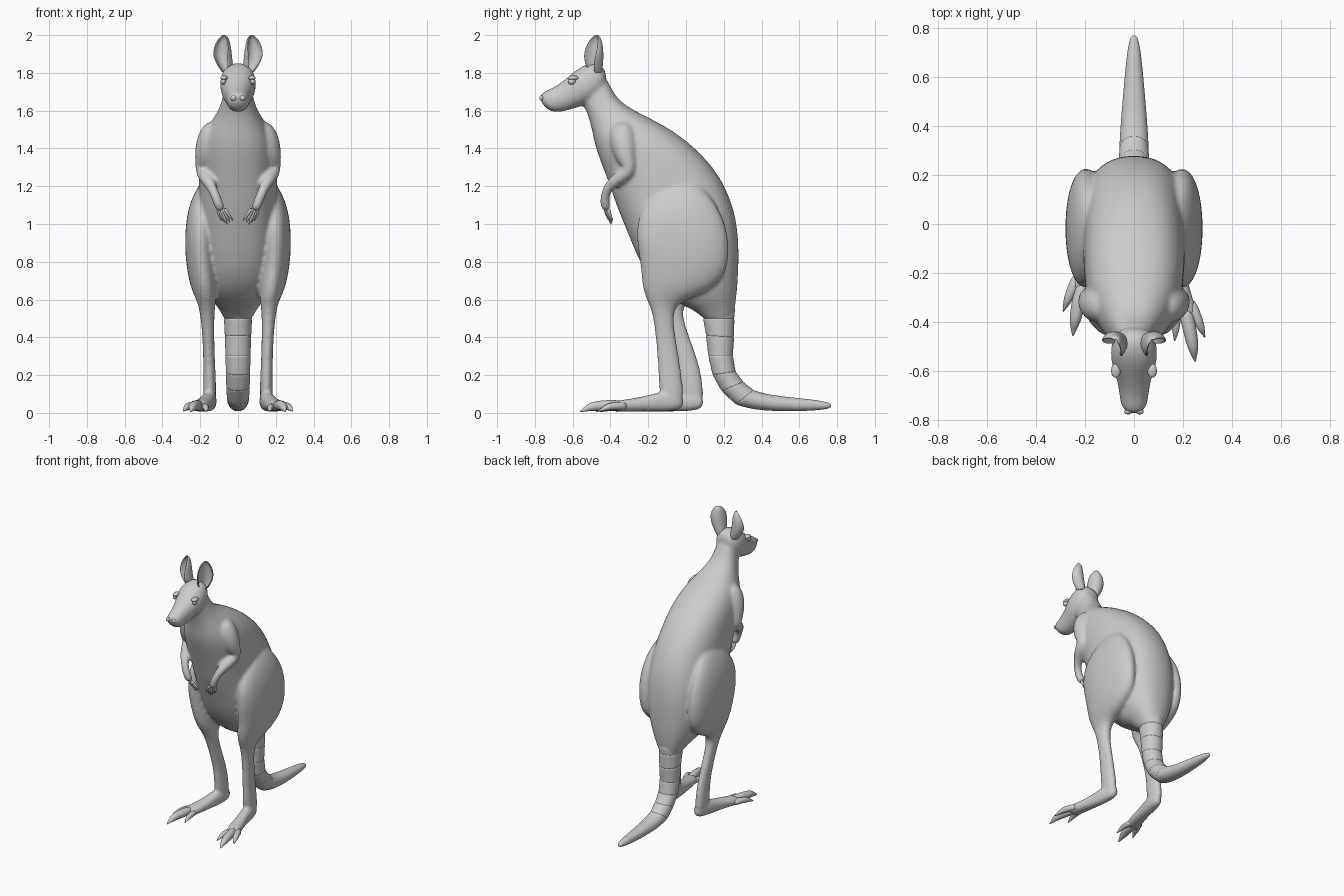
import bpy, bmesh, math
from mathutils import Vector as V

SEG = 20

def slices(rows, n=2.2, side=1, shift=lambda z: 0):
    # row: edge A (y,z), edge B (y,z), centre x, half width -> ring (centre, u, v, exponent)
    out = []
    for ay, az, by, bz, x, w in rows:
        a, b = V((side * x, ay + shift(az), az)), V((side * x, by + shift(bz), bz))
        out.append(((a + b) / 2, (a - b) / 2, V((w, 0, 0)), n))
    return out

def tube(pts, side=1, flat=1.0, dy=0):
    # point: x, y, z, radius
    p = [V((side * q[0], q[1] + dy, q[2])) for q in pts]
    out = []
    for i, q in enumerate(pts):
        t = (p[min(i + 1, len(p) - 1)] - p[max(i - 1, 0)]).normalized()
        u = t.cross(V((1, 0, 0))).normalized()
        out.append((p[i], u * q[3], t.cross(u) * q[3] * flat, 2))
    return out

def build(name, lofts, seg=SEG, sub=2):
    bm = bmesh.new()
    for rings in lofts:
        prev = first = None
        for c, u, v, n in rings:
            cur = []
            for k in range(seg):
                a = 2 * math.pi * k / seg
                ca, sa = math.cos(a), math.sin(a)
                cur.append(bm.verts.new(c + u * math.copysign(abs(ca) ** (2 / n), ca)
                                        + v * math.copysign(abs(sa) ** (2 / n), sa)))
            if prev:
                for k in range(seg):
                    j = (k + 1) % seg
                    bm.faces.new((prev[k], prev[j], cur[j], cur[k]))
            else:
                first = cur
            prev = cur
        bm.faces.new(first)
        bm.faces.new(prev)
    bmesh.ops.recalc_face_normals(bm, faces=bm.faces)
    return finish(name, bm, sub)

def finish(name, bm, sub):
    for f in bm.faces:
        f.smooth = True
    me = bpy.data.meshes.new(name)
    bm.to_mesh(me)
    bm.free()
    ob = bpy.data.objects.new(name, me)
    bpy.context.collection.objects.link(ob)
    if sub:
        ob.modifiers.new("sub", 'SUBSURF').levels = sub
        ob.modifiers["sub"].render_levels = sub
    return ob

# torso: back edge, front edge, from neck to tail root
torso = slices([
    (-.45, 1.83, -.57, 1.67, 0, .065), (-.40, 1.73, -.525, 1.60, 0, .08),
    (-.355, 1.645, -.50, 1.51, 0, .105), (-.22, 1.575, -.485, 1.42, 0, .165),
    (-.06, 1.495, -.45, 1.32, 0, .198), (.09, 1.37, -.405, 1.20, 0, .208),
    (.20, 1.23, -.365, 1.08, 0, .212), (.265, 1.06, -.31, .95, 0, .225),
    (.283, .90, -.25, .80, 0, .22), (.28, .75, -.17, .67, 0, .195),
    (.27, .62, -.06, .585, 0, .145), (.255, .53, .05, .545, 0, .09),
    (.24, .46, .12, .47, 0, .06)], 2.35)

# head: top edge, bottom edge, from nose to nape
head = slices([
    (-.775, 1.68, -.768, 1.645, 0, .028), (-.755, 1.70, -.735, 1.603, 0, .052),
    (-.71, 1.718, -.69, 1.588, 0, .06), (-.65, 1.757, -.635, 1.598, 0, .066),
    (-.59, 1.81, -.57, 1.618, 0, .09), (-.53, 1.85, -.52, 1.635, 0, .098),
    (-.46, 1.86, -.47, 1.66, 0, .088), (-.415, 1.80, -.43, 1.70, 0, .055)])

lofts = [torso, head]
DY = {1: 0, -1: .105}          # the left leg stands further back
for s in (1, -1):
    # leg: front edge, back edge from hip to ankle
    lean = lambda z, d=DY[s]: d * min(1, max(0, (.75 - z) / .5))
    lofts.append(slices([
        (-.12, 1.22, .04, 1.24, .165, .03), (-.22, 1.11, .15, 1.13, .188, .068),
        (-.268, 1.0, .215, 1.0, .195, .084), (-.26, .88, .235, .86, .198, .085),
        (-.24, .77, .215, .72, .188, .082), (-.235, .68, .10, .63, .178, .07),
        (-.215, .61, -.03, .59, .168, .052), (-.178, .54, -.072, .53, .163, .038),
        (-.16, .40, -.055, .40, .157, .031), (-.148, .25, -.03, .25, .152, .031),
        (-.145, .12, -.012, .12, .150, .036), (-.12, .05, -.012, .05, .150, .03)], 2.1, s, lean))
    # foot: top edge, bottom edge from heel to toes
    d = DY[s]
    lofts.append(slices([
        (-.012 + d, .085, -.012 + d, .03, .142, .022), (-.05 + d, .115, -.05 + d, .012, .146, .036),
        (-.13 + d, .115, -.13 + d, .006, .157, .04), (-.24 + d, .082, -.24 + d, .008, .177, .042),
        (-.34 + d, .07, -.34 + d, .006, .203, .052), (-.39 + d, .055, -.39 + d, .01, .215, .045)], 2.3, s))
    # arm
    lofts.append(tube([
        (.10, -.34, 1.53, .06), (.14, -.335, 1.46, .075), (.165, -.325, 1.39, .066),
        (.182, -.31, 1.33, .048), (.187, -.295, 1.285, .038), (.178, -.335, 1.255, .038),
        (.15, -.395, 1.215, .031), (.125, -.428, 1.165, .024), (.105, -.43, 1.11, .027),
        (.088, -.42, 1.07, .024)], s))

body = build("body", lofts)
rm = body.modifiers.new("blend", 'REMESH')
rm.mode, rm.voxel_size, rm.use_smooth_shade = 'VOXEL', .01, True
sm = body.modifiers.new("soften", 'SMOOTH')
sm.factor, sm.iterations = .5, 6

# tail, with creases cut between its rings
base = slices([
    (.268, .60, .07, .60, 0, .085), (.257, .50, .09, .50, 0, .075),
    (.255, .40, .105, .41, 0, .071), (.25, .30, .118, .30, 0, .067),
    (.265, .22, .142, .20, 0, .065), (.305, .165, .19, .115, 0, .063),
    (.36, .122, .265, .045, 0, .06), (.43, .098, .36, .015, 0, .056),
    (.55, .083, .53, .006, 0, .044), (.68, .07, .68, .012, 0, .031),
    (.745, .058, .75, .02, 0, .02), (.77, .046, .77, .032, 0, .009)], 2.1)
tail = []
for i, (c, u, v, n) in enumerate(base):
    if 1 <= i <= 6:
        t0 = base[i + 1][0] - base[i - 1][0]
        t0.normalize()
        for o, k in ((-.01, 1.0), (-.003, 1.0), (0, .95), (.003, 1.0), (.01, 1.0)):
            tail.append((c + t0 * o, u * k, v * k, n))
    else:
        tail.append((c, u, v, n))
build("tail", [tail])

for s, tag in ((1, "right"), (-1, "left")):
    d = DY[s]
    # toes and claws
    toes = [
        [(.205, -.33, .04, .032), (.225, -.42, .04, .03), (.238, -.485, .036, .027), (.243, -.515, .028, .02),
         (.247, -.545, .014, .009), (.25, -.563, .006, .002)],
        [(.225, -.31, .035, .026), (.252, -.37, .038, .022), (.27, -.415, .032, .02),
         (.28, -.44, .02, .01), (.29, -.465, .008, .002)],
        [(.18, -.32, .03, .022), (.172, -.39, .034, .019), (.17, -.43, .028, .017),
         (.168, -.455, .016, .009), (.165, -.48, .006, .002)]]
    build("toes_" + tag, [tube(t, s, 1, d) for t in toes], 10, 1)
    # fingers and claws
    fingers = []
    for k in range(5):
        o = k - 2
        x, y = .09 + o * .008, -.42 + o * .004
        L = .075 - .009 * abs(o)
        fingers.append([(x, y, 1.085, .011), (x - .012 + o * .004, y + .006, 1.085 - L * .5, .0095),
                        (x - .024 + o * .006, y + .016, 1.085 - L * .9, .008),
                        (x - .034 + o * .007, y + .026, 1.085 - L * 1.2, .001)])
    build("fingers_" + tag, [tube(f, s) for f in fingers], 8, 1)
    # cupped ear opening forward and outward
    bm = bmesh.new()
    prev = None
    rows = [(.055, -.475, 1.80, .024, 150), (.066, -.487, 1.835, .04, 130), (.082, -.495, 1.88, .05, 112),
            (.087, -.497, 1.92, .051, 100), (.085, -.493, 1.96, .042, 90), (.078, -.482, 1.99, .022, 85),
            (.075, -.478, 2.0, .006, 80)]
    for x, y, z, r, span in rows:
        cur = []
        for k in range(13):
            a = math.radians(125 + span * (k / 6 - 1))   # centred on the back of the cup
            cur.append(bm.verts.new((s * (x + r * math.cos(a) * .95), y + r * math.sin(a) * 1.1, z)))
        if prev:
            for k in range(12):
                bm.faces.new((prev[k], prev[k + 1], cur[k + 1], cur[k]))
        prev = cur
    bmesh.ops.recalc_face_normals(bm, faces=bm.faces)
    ear = finish("ear_" + tag, bm, 0)
    so = ear.modifiers.new("thick", 'SOLIDIFY')
    so.thickness, so.offset = .008, 0
    ear.modifiers.new("sub", 'SUBSURF').levels = 2
    # eye with brow, and nostril
    for name, loc, r, sc in (("eye_", (.078, -.605, 1.755), .02, (.7, 1, .85)),
                             ("brow_", (.074, -.598, 1.773), .026, (.75, 1.1, .5)),
                             ("nostril_", (.024, -.765, 1.667), .016, (1, .7, .9))):
        bpy.ops.mesh.primitive_uv_sphere_add(segments=20, ring_count=12, radius=r,
                                             location=(s * loc[0], loc[1], loc[2]))
        ob = bpy.context.object
        ob.name, ob.scale = name + tag, sc
        bpy.ops.object.shade_smooth()
